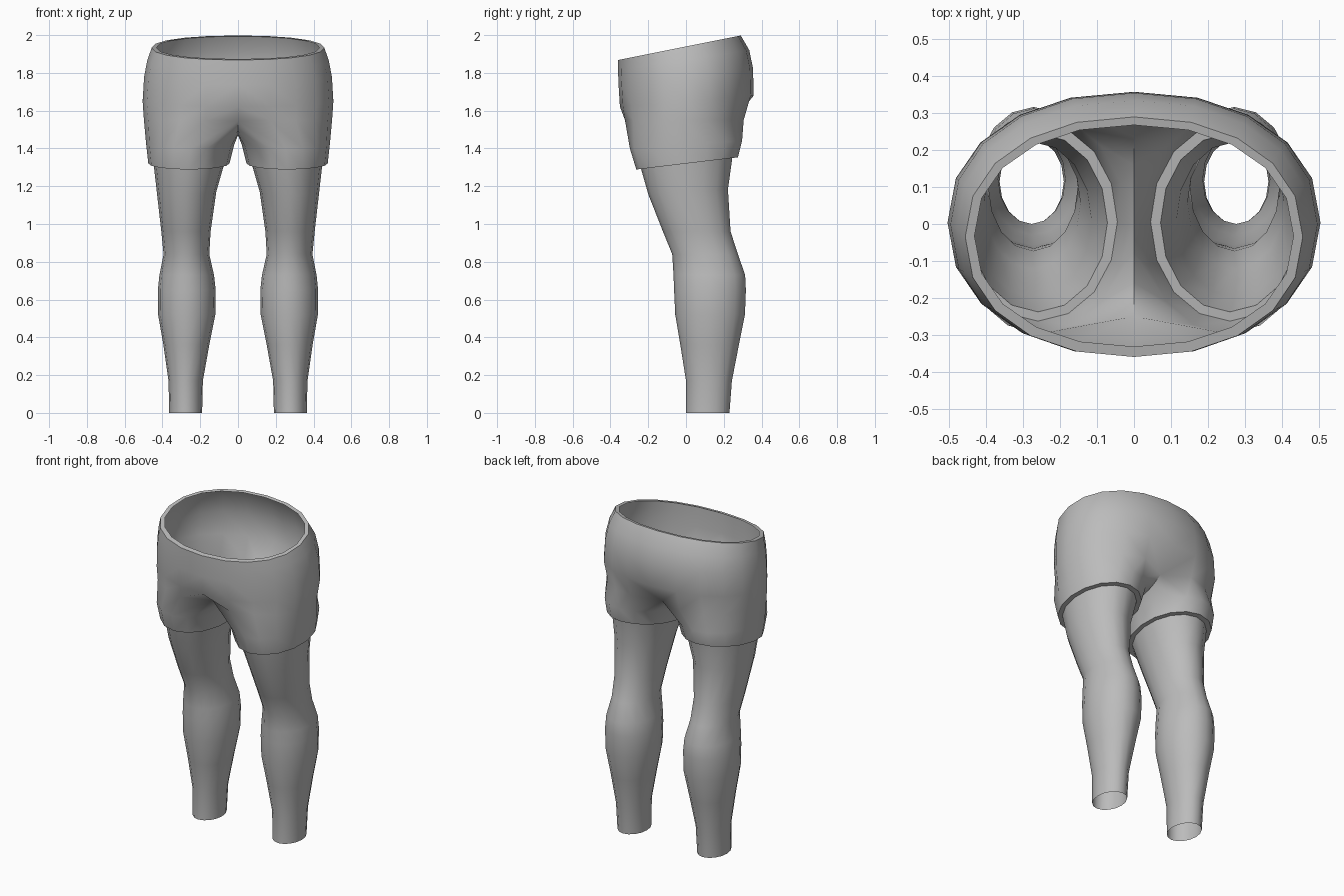
import bpy, bmesh
from math import sin, cos, radians, pi

cube = bpy.data.objects.get("Cube")
if cube:
    bpy.data.objects.remove(cube)

grey = bpy.data.materials.new("plain grey")
grey.use_nodes = True
grey.diffuse_color = (0.5, 0.5, 0.5, 1)
grey.node_tree.nodes["Principled BSDF"].inputs["Base Color"].default_value = (0.5, 0.5, 0.5, 1)

ARC = 11      # points on the outer arc of a half section
SIDES = 16    # points around a whole leg section


def power(v, e):
    return abs(v) ** e * (1 if v > 0 else -1)


def section(z, slope, x0, x1, y0, y1, angles, e=1.0):
    """Rounded outline between the given limits, tilted along y."""
    cx, cy = (x0 + x1) / 2, (y0 + y1) / 2
    pts = []
    for a in angles:
        x = cx + (x1 - x0) / 2 * power(cos(a), e)
        y = cy + (y1 - y0) / 2 * power(sin(a), e)
        pts.append((x, y, z + slope * y))
    return pts


def half_body(z, slope, rx, y0, y1):
    pts = section(z, slope, -rx, rx, y0, y1,
                  [-pi / 2 + pi * i / (ARC - 1) for i in range(ARC)], 0.92)
    for i in (0, -1):
        pts[i] = (0, pts[i][1], pts[i][2])
    return pts


def leg_ring(z, slope, x0, x1, y0, y1):
    return section(z, slope, x0, x1, y0, y1,
                   [radians(-112.5 + 360 / SIDES * i) for i in range(SIDES)])


def loft(bm, upper, lower, closed):
    n = len(upper)
    for i in range(n if closed else n - 1):
        j = (i + 1) % n
        bm.faces.new((upper[i], lower[i], lower[j], upper[j]))


def finish(name, bm):
    """Mirror the left half and shade it, keeping hems and rims crisp."""
    mesh = bpy.data.meshes.new(name)
    bm.to_mesh(mesh)
    bm.free()
    mesh.materials.append(grey)
    ob = bpy.data.objects.new(name, mesh)
    bpy.context.collection.objects.link(ob)
    bpy.ops.object.select_all(action='DESELECT')
    ob.select_set(True)
    bpy.context.view_layer.objects.active = ob
    mirror = ob.modifiers.new("mirror", 'MIRROR')
    mirror.merge_threshold = 0.001
    bpy.ops.object.modifier_apply(modifier=mirror.name)
    bpy.ops.object.shade_smooth_by_angle(angle=radians(50))


def add(bm, pts):
    return [bm.verts.new(p) for p in pts]


leg_top = (1.32, 0.12, 0.072, 0.447, -0.238, 0.245)

# Shorts: waist lip, hips, crotch, then the two short sleeves
bm = bmesh.new()
hips = [add(bm, half_body(*r)) for r in (
    (1.94, 0.2, 0.432, -0.332, 0.268),
    (1.94, 0.2, 0.457, -0.36, 0.29),
    (1.87, 0.15, 0.48, -0.36, 0.335),
    (1.78, 0.12, 0.497, -0.357, 0.355),
    (1.65, 0.08, 0.505, -0.35, 0.358),
)]
seat = half_body(1.55, 0.0, 0.498, -0.338, 0.32)
seat[0], seat[-1] = (0, -0.25, 1.545), (0, 0.235, 1.535)
hips.append(add(bm, seat))
for a, b in zip(hips, hips[1:]):
    loft(bm, a, b, False)

# Crotch seam closes the seat outline into a leg opening
inner = SIDES - ARC
seam = []
for i in range(inner):
    t = 1 - 2 * (i + 1) / (inner + 1)
    seam.append((0, 0.24 * t, 1.47 + 0.05 * t * t))
sleeves = [hips[-1] + add(bm, seam)]
sleeves += [add(bm, leg_ring(*r)) for r in (
    (1.42, 0.07, 0.02, 0.486, -0.297, 0.297),
    (1.32, 0.12, 0.045, 0.475, -0.263, 0.275),
    leg_top,
)]
for a, b in zip(sleeves, sleeves[1:]):
    loft(bm, a, b, True)
finish("shorts", bm)

# Legs: thigh, knee, calf and open ankle
bm = bmesh.new()
rings = [add(bm, leg_ring(*r)) for r in (
    leg_top,
    (1.17, 0.06, 0.115, 0.43, -0.2, 0.222),
    (0.96, 0.0, 0.145, 0.406, -0.122, 0.236),
    (0.84, 0.0, 0.152, 0.394, -0.073, 0.275),
    (0.73, 0.0, 0.127, 0.416, -0.066, 0.313),
    (0.65, 0.0, 0.118, 0.424, -0.063, 0.317),
    (0.52, 0.0, 0.12, 0.423, -0.057, 0.312),
    (0.36, 0.0, 0.152, 0.395, -0.03, 0.28),
    (0.17, 0.0, 0.186, 0.368, 0.0, 0.243),
    (0.0, 0.0, 0.19, 0.364, 0.0, 0.23),
)]
for a, b in zip(rings, rings[1:]):
    loft(bm, a, b, True)
finish("legs", bm)
